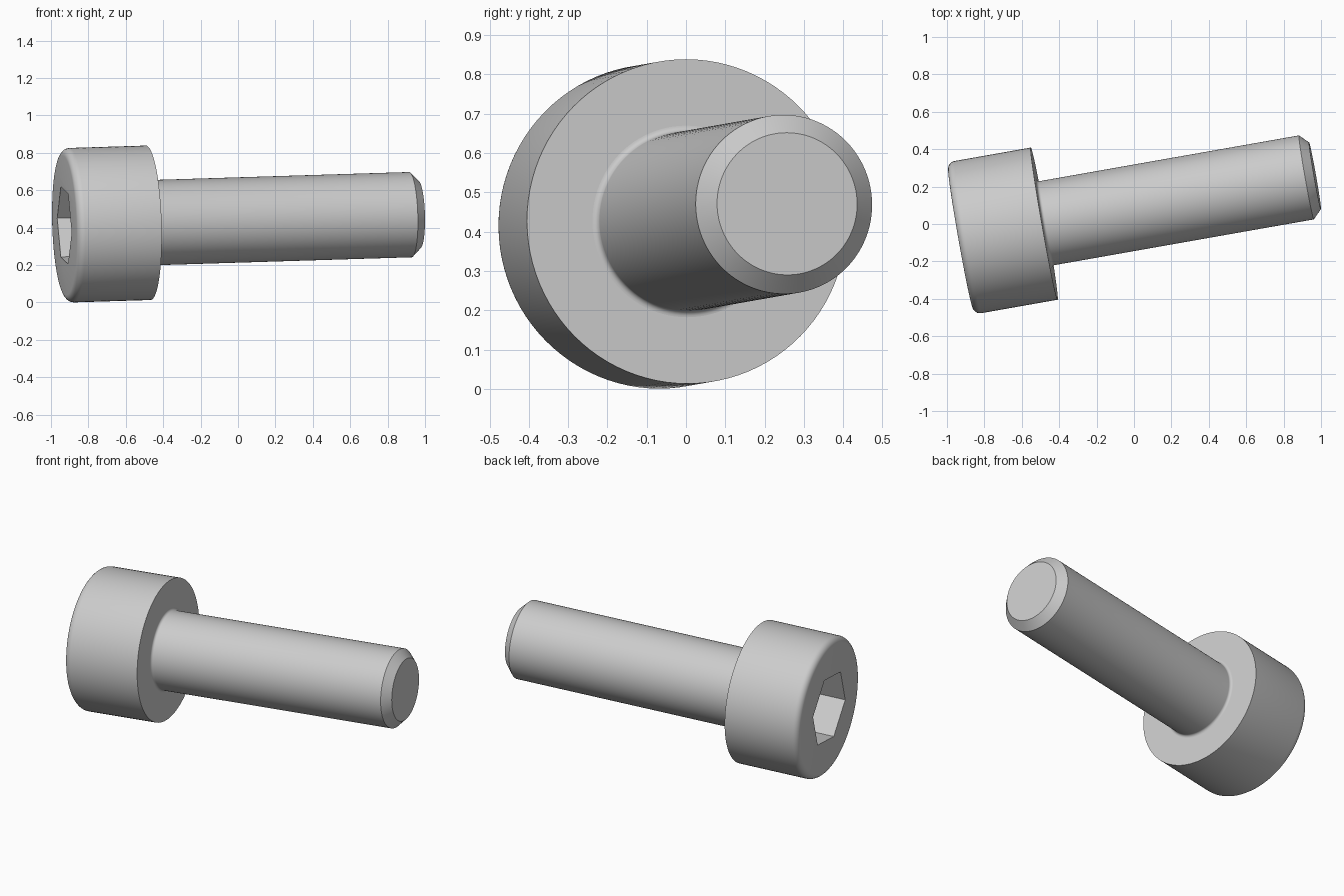
import bpy, bmesh
from math import radians, cos, sin, pi
from mathutils import Matrix, Vector, Euler

cube = bpy.data.objects.get("Cube")
if cube:
    bpy.data.objects.remove(cube, do_unlink=True)

HEAD_R, HEAD_H, HEAD_ROUND = 0.413, 0.455, 0.04
SHANK_R, SHANK_L, CHAMFER, ROOT = 0.228, 1.471, 0.047, 0.016
HEX_R, HEX_DEPTH = 0.22, 0.23

# The bolt axis is local +x, with the origin under the head
PLACE = (Matrix.Translation((-0.48, 0.002, 0.426))
         @ Euler((0, radians(-1.75), radians(10))).to_matrix().to_4x4())

steel = bpy.data.materials.new("grey steel")
steel.use_nodes = True
GREY = (0.6, 0.6, 0.6, 1)
steel.diffuse_color = GREY
steel.node_tree.nodes["Principled BSDF"].inputs["Base Color"].default_value = GREY


def lathe(name, profile, sides=96, turn=0.0):
    """Revolve (x, radius) points about the x axis and cap both ends."""
    bm = bmesh.new()
    rings = []
    for x, r in profile:
        angles = [turn + 2 * pi * i / sides for i in range(sides)]
        rings.append([bm.verts.new((x, r * cos(a), r * sin(a))) for a in angles])
    for a, b in zip(rings, rings[1:]):
        for i in range(sides):
            j = (i + 1) % sides
            bm.faces.new((a[i], a[j], b[j], b[i]))
    bm.faces.new(rings[0])
    bm.faces.new(rings[-1])
    bmesh.ops.recalc_face_normals(bm, faces=bm.faces)
    mesh = bpy.data.meshes.new(name)
    bm.to_mesh(mesh)
    bm.free()
    mesh.materials.append(steel)
    obj = bpy.data.objects.new(name, mesh)
    obj.matrix_world = PLACE
    bpy.context.collection.objects.link(obj)
    return obj


def arc(cx, cr, radius, start, end, steps=6):
    """Profile points along a quarter round, angles in degrees."""
    angles = [radians(start + (end - start) * i / steps) for i in range(steps + 1)]
    return [(cx + radius * cos(a), cr + radius * sin(a)) for a in angles]


def select_only(obj):
    bpy.ops.object.select_all(action='DESELECT')
    obj.select_set(True)
    bpy.context.view_layer.objects.active = obj


# Cylindrical head with a rounded outer rim
head = lathe("head", arc(HEAD_ROUND - HEAD_H, HEAD_R - HEAD_ROUND, HEAD_ROUND, 180, 90)
             + [(0, HEAD_R)])

# Hexagonal socket cut into the head
socket = lathe("socket_cutter", [(-HEAD_H - 0.1, HEX_R), (HEX_DEPTH - HEAD_H, HEX_R)],
               sides=6, turn=radians(10))
socket.hide_render = True
cut = head.modifiers.new("socket", 'BOOLEAN')
cut.operation = 'DIFFERENCE'
cut.solver = 'EXACT'
cut.object = socket
select_only(head)
bpy.ops.object.modifier_apply(modifier=cut.name)
bpy.data.objects.remove(socket, do_unlink=True)

# Shank with a small root fillet and a chamfered tip
shank = lathe("shank", arc(ROOT, SHANK_R + ROOT, ROOT, 180, 270)
              + [(SHANK_L - CHAMFER, SHANK_R), (SHANK_L, SHANK_R - CHAMFER)])

for obj in (head, shank):
    select_only(obj)
    bpy.ops.object.shade_smooth_by_angle(angle=radians(30))
